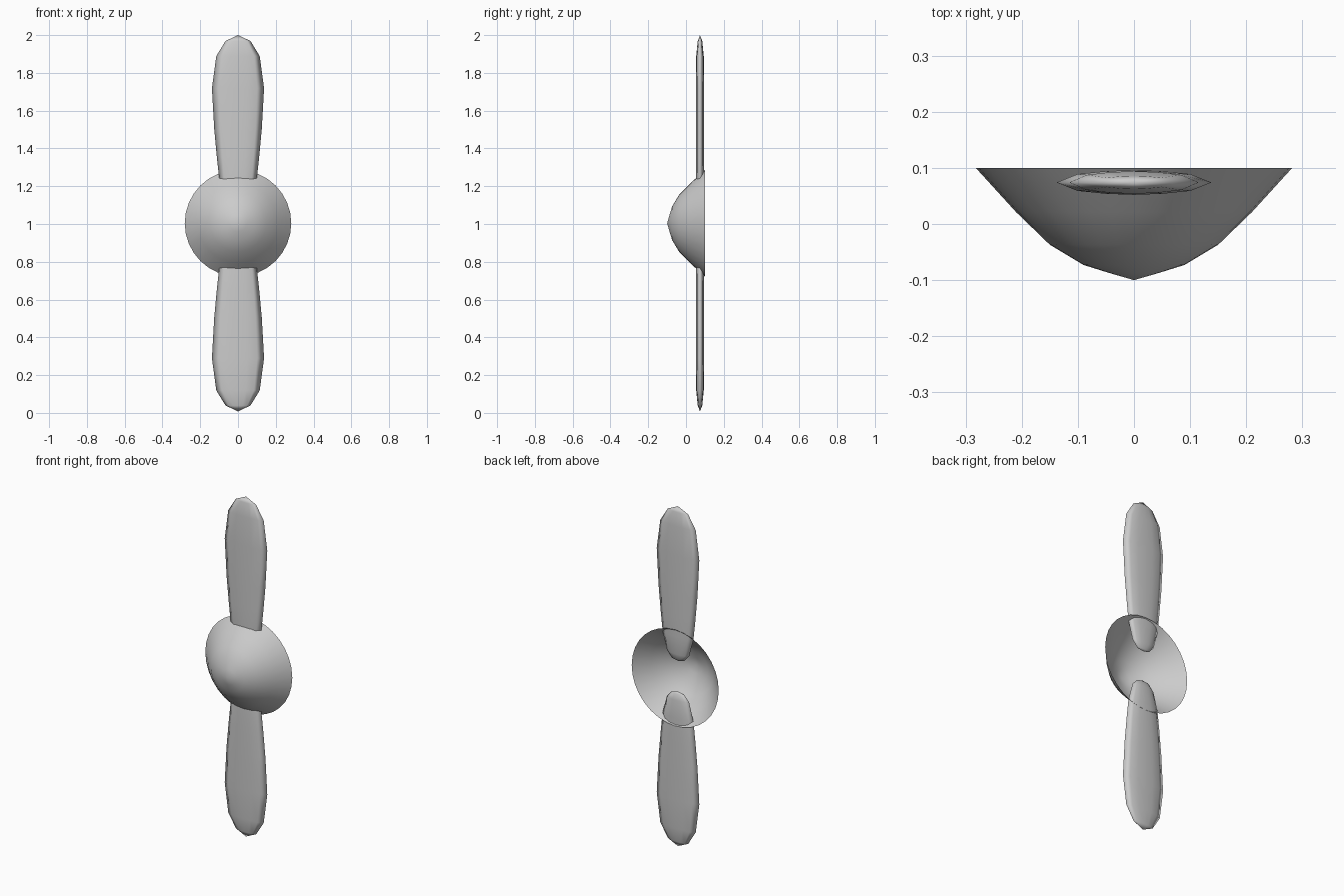
import bpy, bmesh, math

if "Cube" in bpy.data.objects:
    bpy.data.objects.remove(bpy.data.objects["Cube"])

CZ = 1.004      # hub axis height
BLADE_Y = 0.074  # blade plane


def make_object(name, rings, start=None, end=None):
    """Skin closed rings of points, optionally closing each end to a point."""
    bm = bmesh.new()
    loops = [[bm.verts.new(p) for p in ring] for ring in rings]
    n = len(loops[0])
    for a, b in zip(loops, loops[1:]):
        for i in range(n):
            j = (i + 1) % n
            bm.faces.new((a[i], a[j], b[j], b[i]))
    for tip, loop in ((start, loops[0]), (end, loops[-1])):
        if tip:
            v = bm.verts.new(tip)
            for i in range(n):
                bm.faces.new((loop[i], loop[(i + 1) % n], v))
    bmesh.ops.recalc_face_normals(bm, faces=bm.faces)
    mesh = bpy.data.meshes.new(name)
    bm.to_mesh(mesh)
    bm.free()
    for p in mesh.polygons:
        p.use_smooth = True
    obj = bpy.data.objects.new(name, mesh)
    bpy.context.collection.objects.link(obj)
    return obj


# Spinner: open, thin domed shell (radius, y)
SEG = 32
profile = [(0.045, -0.087), (0.09, -0.073), (0.15, -0.037), (0.21, 0.021), (0.282, 0.1)]
rings = [[(r * math.cos(2 * math.pi * i / SEG), y, CZ + r * math.sin(2 * math.pi * i / SEG))
          for i in range(SEG)] for r, y in profile]
make_object("spinner", rings, start=(0, -0.1, CZ))

# Blades: lens section swept along the radius (radius, half width, half thickness)
section = [(1, 0), (0.73, 0.68), (0.36, 0.92), (0, 1), (-0.36, 0.92), (-0.73, 0.68),
           (-1, 0), (-0.73, -0.68), (-0.36, -0.92), (0, -1), (0.36, -0.92), (0.73, -0.68)]
stations = [(0.10, 0.042, 0.009), (0.135, 0.072, 0.018), (0.24, 0.1, 0.021),
            (0.35, 0.112, 0.022), (0.5, 0.126, 0.022), (0.715, 0.138, 0.022),
            (0.885, 0.115, 0.02), (0.965, 0.066, 0.012)]
for name, side in (("upper_blade", 1), ("lower_blade", -1)):
    rings = [[(u * w, BLADE_Y + v * t, CZ + side * r) for u, v in section]
             for r, w, t in stations]
    make_object(name, rings, start=(0, BLADE_Y, CZ + side * 0.09),
                end=(0, BLADE_Y, CZ + side * 0.996))
